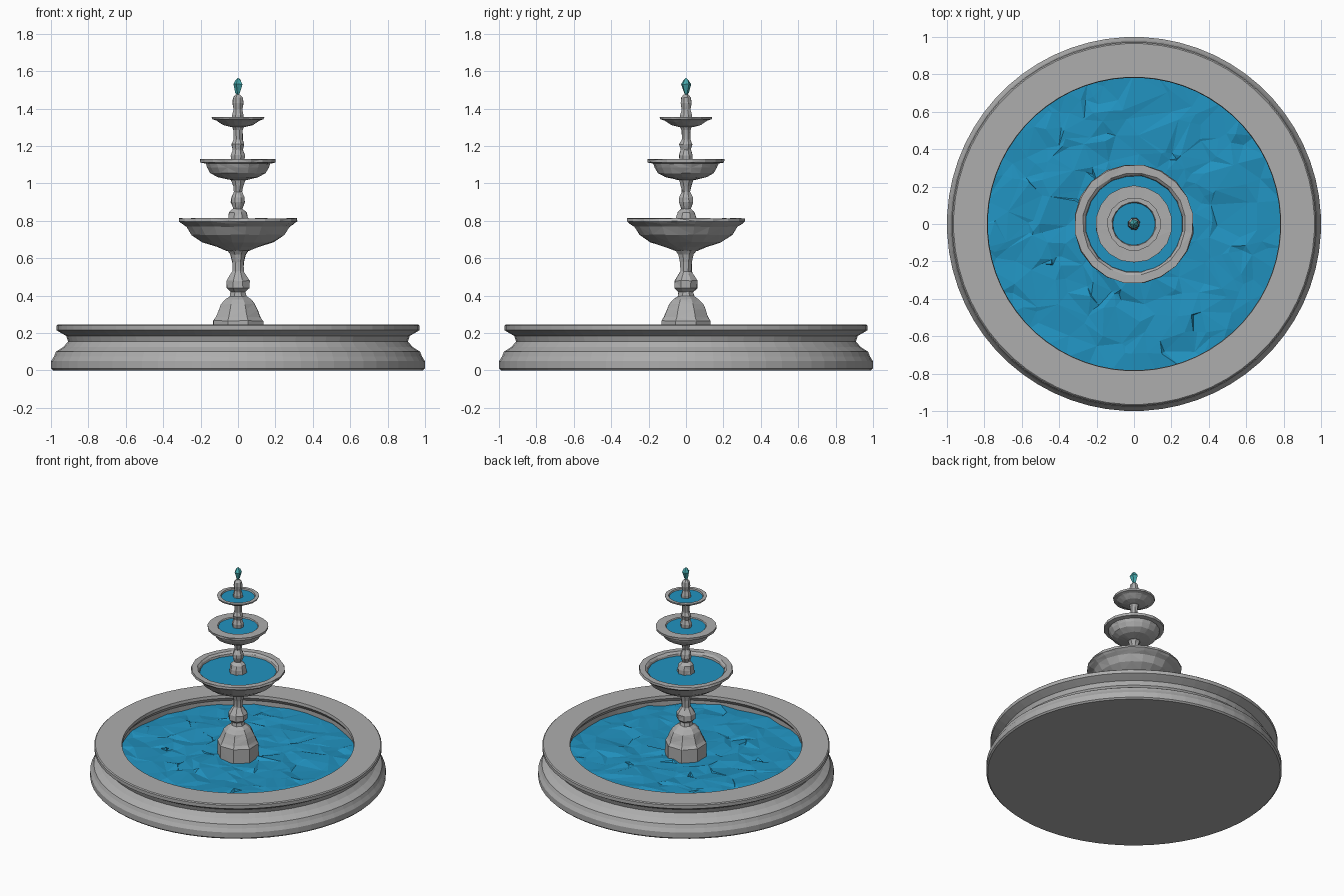
import bpy
import bmesh
import random
from math import cos, sin, pi, sqrt
from mathutils import Vector
from mathutils.geometry import delaunay_2d_cdt

random.seed(7)
cube = bpy.data.objects.get("Cube")
if cube:
    bpy.data.objects.remove(cube, do_unlink=True)


def material(name, rgb):
    mat = bpy.data.materials.new(name)
    mat.use_nodes = True
    color = (*rgb, 1)
    mat.diffuse_color = color
    mat.node_tree.nodes["Principled BSDF"].inputs["Base Color"].default_value = color
    return mat


stone = material("grey stone", (0.42, 0.42, 0.42))
water = material("blue water", (0.015, 0.29, 0.53))
spray = material("teal spray", (0.06, 0.4, 0.42))


def finish(name, bm, mat):
    mesh = bpy.data.meshes.new(name)
    bm.to_mesh(mesh)
    bm.free()
    mesh.materials.append(mat)
    obj = bpy.data.objects.new(name, mesh)
    bpy.context.collection.objects.link(obj)
    return obj


def lathe(name, profile, sides, mat, rough=0.0):
    """Turn (radius, height) points about z; rough shifts each point a little."""
    bm = bmesh.new()
    rings = []
    for r, z in profile:
        if r == 0:
            rings.append([bm.verts.new((0, 0, z))])
            continue
        ring = []
        for i in range(sides):
            a = 2 * pi * (i + 0.5) / sides
            rr = r + random.uniform(-rough, rough)
            ring.append(bm.verts.new((rr * cos(a), rr * sin(a),
                                      z + random.uniform(-rough, rough) * 0.5)))
        rings.append(ring)
    for low, high in zip(rings, rings[1:]):
        for i in range(sides):
            j = (i + 1) % sides
            corners = [low[i % len(low)], low[j % len(low)],
                       high[j % len(high)], high[i % len(high)]]
            bm.faces.new(list(dict.fromkeys(corners)))
    bmesh.ops.recalc_face_normals(bm, faces=bm.faces)
    if rough:
        bmesh.ops.triangulate(bm, faces=[f for f in bm.faces if len(f.verts) == 4])
    return finish(name, bm, mat)


def disc(name, r, z, sides):
    bm = bmesh.new()
    bmesh.ops.create_circle(bm, cap_ends=True, segments=sides, radius=r)
    bmesh.ops.translate(bm, verts=bm.verts, vec=(0, 0, z))
    return finish(name, bm, water)


# Pool wall: smooth round outside, moulded rim, open inside
lathe("pool_wall", [(0, 0), (0.99, 0), (1.0, 0.01), (1.0, 0.05), (0.985, 0.075),
                    (0.975, 0.1), (0.935, 0.125), (0.91, 0.155), (0.92, 0.185),
                    (0.955, 0.205), (0.972, 0.215), (0.972, 0.24), (0.965, 0.246),
                    (0.785, 0.246), (0.782, 0.225), (0.8, 0.2), (0.8, 0.1), (0, 0.1)],
      64, stone)

# Pool water: irregular faceted surface
edge, count, level = 0.8, 260, 0.172
points = [Vector((edge * cos(2 * pi * i / 40), edge * sin(2 * pi * i / 40)))
          for i in range(40)]
for _ in range(count):
    a, r = random.uniform(0, 2 * pi), 0.76 * sqrt(random.random())
    points.append(Vector((r * cos(a), r * sin(a))))
verts, _, faces, *_ = delaunay_2d_cdt(points, [], [], 0, 0.02)
bm = bmesh.new()
bv = [bm.verts.new((p.x, p.y, level + random.uniform(-0.012, 0.012))) for p in verts]
for f in faces:
    bm.faces.new([bv[i] for i in f])
bmesh.ops.recalc_face_normals(bm, faces=bm.faces)
for f in bm.faces:
    if f.normal.z < 0:
        f.normal_flip()
finish("pool_water", bm, water)

# Pedestal and columns: chunky eight-sided turnings
lathe("pedestal", [(0, 0.12), (0.144, 0.12), (0.144, 0.265), (0.128, 0.285),
                   (0.112, 0.325), (0.098, 0.355), (0.075, 0.38), (0.042, 0.4)],
      8, stone, 0.003)
lathe("lower_column", [(0.05, 0.385), (0.042, 0.42), (0.066, 0.44), (0.066, 0.48),
                       (0.045, 0.51), (0.032, 0.53), (0.034, 0.58), (0.043, 0.62),
                       (0.062, 0.645), (0, 0.65)], 8, stone, 0.003)
lathe("middle_column", [(0.062, 0.77), (0.058, 0.815), (0.05, 0.845), (0.026, 0.865),
                        (0.04, 0.9), (0.038, 0.925), (0.022, 0.955), (0.03, 0.985),
                        (0.042, 1.02), (0, 1.03)], 8, stone, 0.003)
lathe("upper_column", [(0.034, 1.1), (0.04, 1.15), (0.03, 1.18), (0.038, 1.21),
                       (0.026, 1.235), (0.027, 1.285), (0.035, 1.31), (0, 1.32)],
      8, stone, 0.003)
lathe("finial", [(0.034, 1.32), (0.033, 1.365), (0.024, 1.395), (0.031, 1.43),
                 (0.027, 1.458), (0.014, 1.475), (0, 1.477)], 8, stone, 0.002)

# Three bowls with water, each smaller than the one below
lathe("lower_bowl", [(0, 0.64), (0.06, 0.64), (0.11, 0.66), (0.19, 0.685),
                     (0.25, 0.725), (0.278, 0.768), (0.305, 0.785), (0.32, 0.797),
                     (0.318, 0.813), (0.275, 0.813), (0.262, 0.8), (0.255, 0.76),
                     (0, 0.76)], 20, stone, 0.003)
lathe("middle_bowl", [(0, 1.015), (0.05, 1.02), (0.11, 1.033), (0.15, 1.055),
                      (0.166, 1.085), (0.175, 1.106), (0.204, 1.112), (0.206, 1.13),
                      (0.14, 1.13), (0.13, 1.115), (0, 1.11)], 18, stone, 0.002)
lathe("upper_bowl", [(0, 1.3), (0.04, 1.302), (0.08, 1.312), (0.105, 1.328),
                     (0.118, 1.337), (0.14, 1.343), (0.143, 1.355), (0.118, 1.355),
                     (0.112, 1.335), (0, 1.335)], 16, stone, 0.0015)
disc("lower_bowl_water", 0.262, 0.785, 20)
disc("middle_bowl_water", 0.136, 1.123, 18)
disc("upper_bowl_water", 0.114, 1.346, 16)

# Water jet on top
lathe("water_jet", [(0, 1.465), (0.013, 1.485), (0.027, 1.53), (0.015, 1.552),
                    (0, 1.566)], 5, spray, 0.003)
